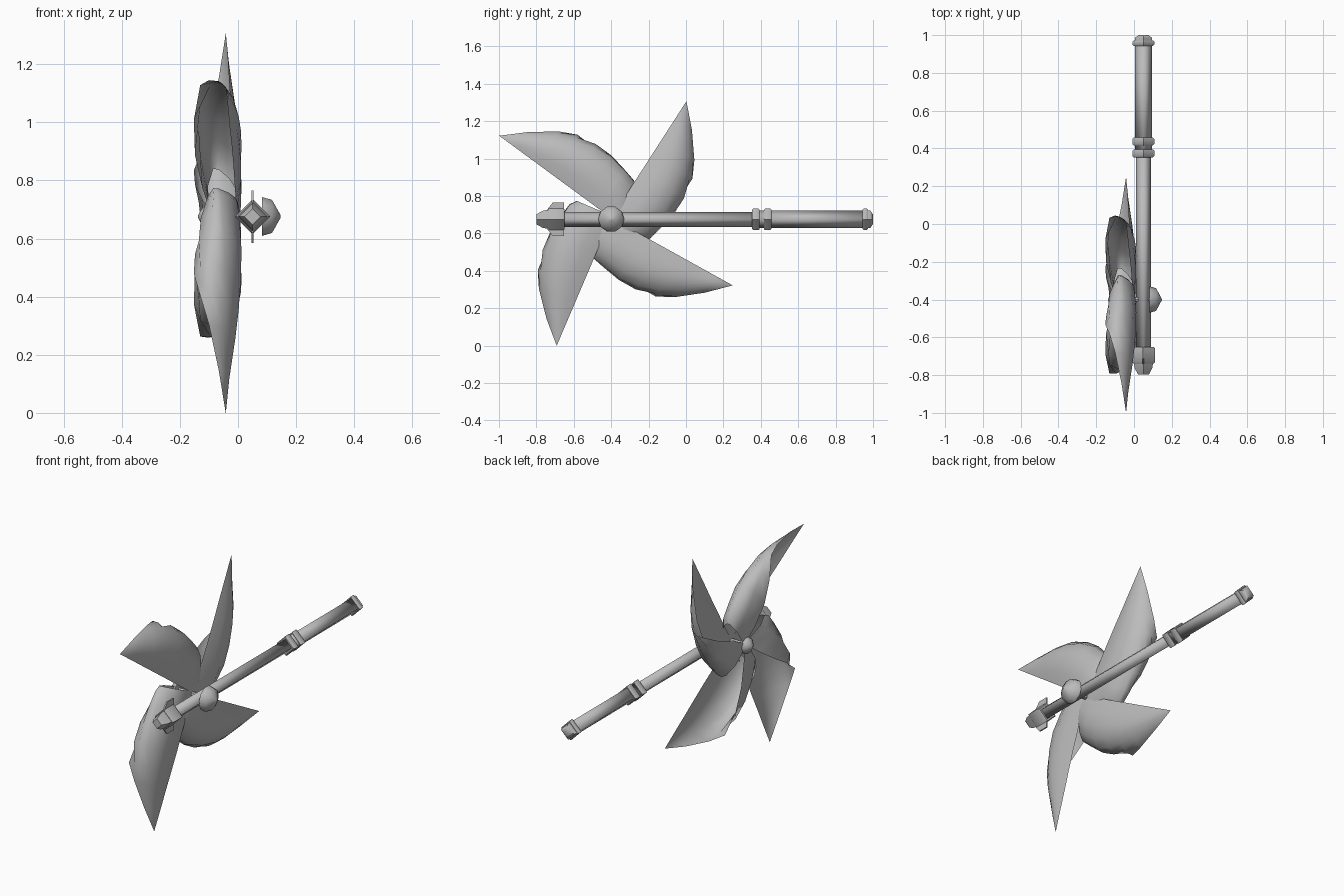
import bpy, bmesh, math
from mathutils import Vector

cube = bpy.data.objects.get("Cube")
if cube:
    bpy.data.objects.remove(cube, do_unlink=True)

# Single grey material
grey = bpy.data.materials.new("plain_grey")
grey.use_nodes = True
COLOR = (0.5, 0.5, 0.5, 1.0)
grey.diffuse_color = COLOR
grey.node_tree.nodes["Principled BSDF"].inputs["Base Color"].default_value = COLOR

AX, AZ = 0.05, 0.675          # staff axis
HUB_Y, HUB_Z = -0.40, 0.682   # pinwheel centre


def finish(name, bm, angle=None):
    """Turn a bmesh into a named, shaded, coloured object."""
    me = bpy.data.meshes.new(name)
    bm.to_mesh(me)
    bm.free()
    ob = bpy.data.objects.new(name, me)
    bpy.context.collection.objects.link(ob)
    me.materials.append(grey)
    bpy.ops.object.select_all(action='DESELECT')
    ob.select_set(True)
    bpy.context.view_layer.objects.active = ob
    if angle is None:
        bpy.ops.object.shade_smooth()
    else:
        bpy.ops.object.shade_smooth_by_angle(angle=math.radians(angle))


def spindle(name, profile, sides, axis, centre, angle=None):
    """Closed turned part; profile is (position along axis, radius)."""
    bm = bmesh.new()
    rings = []
    for p, r in profile:
        ring = []
        for i in range(sides):
            a = math.tau * i / sides
            c, s = r * math.cos(a), r * math.sin(a)
            co = (c, p, s) if axis == 'Y' else (p, c, s)
            ring.append(bm.verts.new(Vector(co) + Vector(centre)))
        rings.append(ring)
    for a, b in zip(rings, rings[1:]):
        for i in range(sides):
            j = (i + 1) % sides
            bm.faces.new((a[i], a[j], b[j], b[i]))
    bm.faces.new(rings[0])
    bm.faces.new(rings[-1])
    bmesh.ops.recalc_face_normals(bm, faces=bm.faces)
    finish(name, bm, angle)


# Staff: four-sided shaft and thicker handle
staff = (AX, 0, AZ)
spindle("shaft", [(-0.74, 0.040), (0.37, 0.040)], 4, 'Y', staff)
spindle("handle", [(0.37, 0.046), (0.95, 0.046)], 4, 'Y', staff)


def collar(name, y0, y1, r):
    b = 0.007
    spindle(name, [(y0, r - b), (y0 + b, r), (y1 - b, r), (y1, r - b)], 4, 'Y', staff, 50)


collar("handle_collar_front", 0.353, 0.394, 0.058)
collar("handle_collar_back", 0.416, 0.457, 0.058)
collar("end_collar", 0.943, 0.972, 0.058)
spindle("end_cap", [(0.965, 0.046), (0.986, 0.046), (1.0, 0.025)], 4, 'Y', staff, 50)

# Front fitting: block, tapered cap and thin upright fin
collar("front_block", -0.738, -0.65, 0.061)
spindle("front_cap", [(-0.798, 0.028), (-0.765, 0.046), (-0.73, 0.052)], 4, 'Y', staff, 30)
bm = bmesh.new()
outline = [(-0.74, 0.055), (-0.712, 0.09), (-0.652, 0.09), (-0.652, -0.09), (-0.712, -0.09), (-0.74, -0.055)]
face = bm.faces.new([bm.verts.new((AX - 0.004, y, AZ + z)) for y, z in outline])
ext = bmesh.ops.extrude_face_region(bm, geom=[face])
bmesh.ops.translate(bm, vec=(0.008, 0, 0),
                    verts=[g for g in ext["geom"] if isinstance(g, bmesh.types.BMVert)])
bmesh.ops.recalc_face_normals(bm, faces=bm.faces)
finish("front_fin", bm, 30)

# Pin and its two knobs
hub = (0, HUB_Y, HUB_Z - 0.006)
spindle("hub_pin", [(-0.11, 0.014), (0.09, 0.014)], 8, 'X', hub, 40)
spindle("hub_knob", [(0.083, 0.070), (0.117, 0.060), (0.147, 0.004)], 10, 'X', hub, 50)
spindle("hub_back_knob", [(-0.088, 0.048), (-0.114, 0.041), (-0.130, 0.020), (-0.138, 0.003)],
        10, 'X', hub, 50)

# Blade sections: distance along the blade, then (sideways, depth) from
# the straight edge round the fold to the free edge
TIP = (0.743, -0.042)
SECTIONS = [
    (0.63, [(0, -.035), (.02, -.031), (.04, -.030), (.06, -.034), (.075, -.040), (.088, -.047), (.099, -.056), (.1075, -.066)]),
    (0.50, [(0, -.028), (.045, -.014), (.09, -.009), (.13, -.016), (.16, -.032), (.183, -.052), (.199, -.075), (.207, -.10)]),
    (0.41, [(0, -.022), (.06, -.004), (.12, .002), (.17, -.010), (.21, -.034), (.237, -.064), (.252, -.095), (.252, -.13)]),
    (0.30, [(0, -.016), (.07, .004), (.14, .010), (.20, -.006), (.248, -.043), (.27, -.086), (.250, -.130), (.185, -.152)]),
    (0.195, [(0, -.012), (.08, .010), (.15, .012), (.215, -.008), (.258, -.048), (.27, -.09), (.225, -.135), (.11, -.148)]),
    (0.09, [(0, -.008), (.08, .010), (.15, .006), (.205, -.018), (.243, -.055), (.25, -.088), (.18, -.128), (.045, -.122)]),
    (0.02, [(0, -.005), (.08, .006), (.15, -.002), (.195, -.025), (.23, -.060), (.234, -.084), (.15, -.112), (.01, -.098)]),
    (-0.012, [(0, -.005), (.07, .000), (.12, -.008), (.165, -.032), (.20, -.065), (.205, -.085), (.13, -.104), (0, -.096)]),
]


def blade(name, degrees):
    a = math.radians(degrees)
    c, s = math.cos(a), math.sin(a)
    bm = bmesh.new()

    def put(u, v, x):
        return bm.verts.new((x, HUB_Y + u * c + v * s, HUB_Z + u * s - v * c))

    tip = put(TIP[0], 0, TIP[1])
    rows = [[put(u, v, x) for v, x in pts] for u, pts in SECTIONS]
    for i in range(len(rows[0]) - 1):
        bm.faces.new((tip, rows[0][i], rows[0][i + 1]))
        for p, q in zip(rows, rows[1:]):
            bm.faces.new((p[i], q[i], q[i + 1], p[i + 1]))
    bmesh.ops.recalc_face_normals(bm, faces=bm.faces)
    # outer side of the fold faces outward
    outer = max(bm.faces, key=lambda f: f.calc_center_median().x)
    if outer.normal.x < 0:
        bmesh.ops.reverse_faces(bm, faces=bm.faces)
    finish(name, bm)


for label, angle in (("front_upper", 143.7), ("back_upper", 57.2),
                     ("back_lower", -29.0), ("front_lower", -113.1)):
    blade("blade_" + label, angle)
